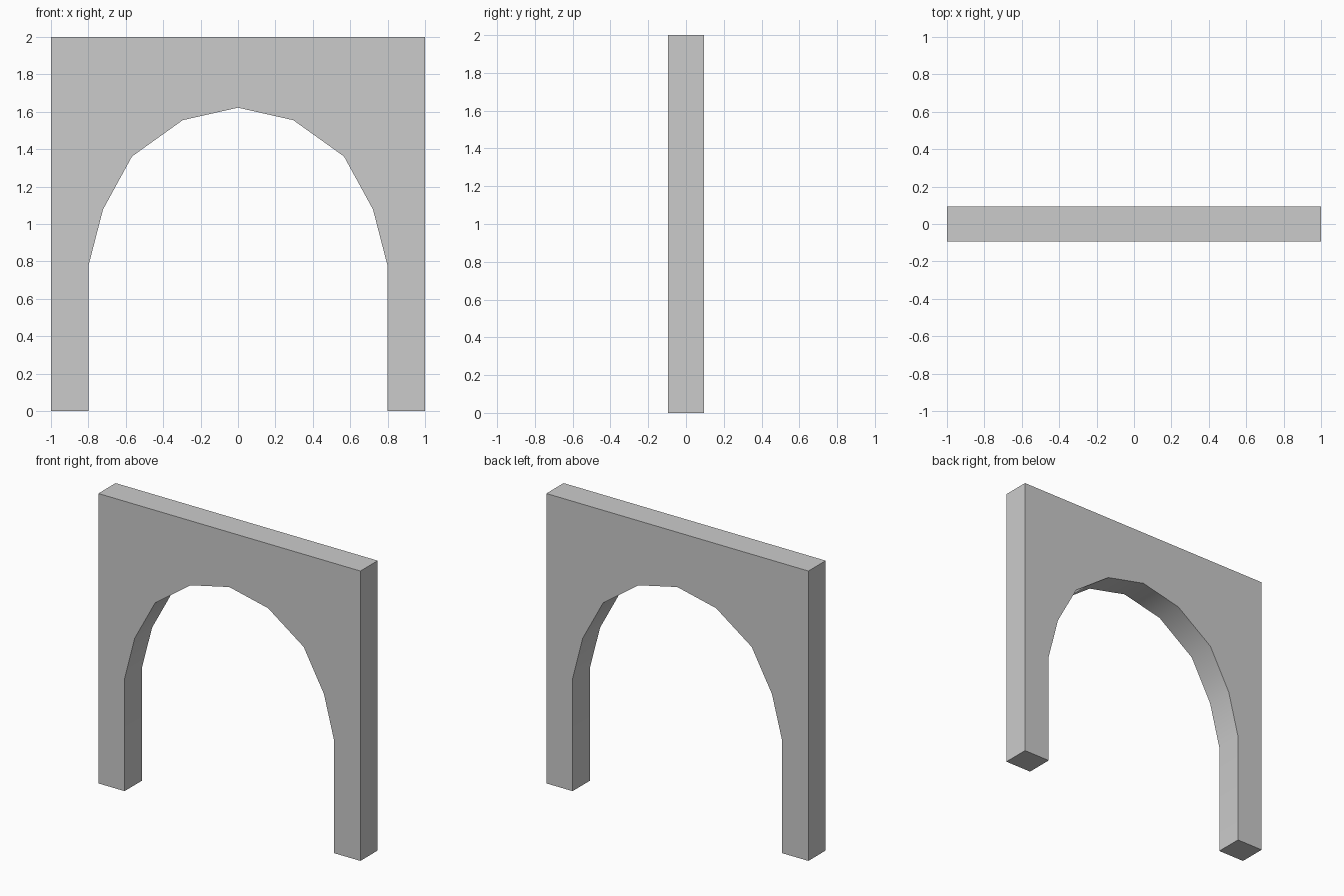
import bpy, bmesh, math

if "Cube" in bpy.data.objects:
    bpy.data.objects.remove(bpy.data.objects["Cube"])

HALF_DEPTH = 0.094

# Right half of the opening, from the foot up to just short of the crown
half = [(0.8, 0), (0.8, 0.775), (0.722, 1.077), (0.567, 1.361), (0.296, 1.555)]
crown = [(0, 1.622)]
opening = half + crown + [(-x, z) for x, z in reversed(half)]

# Full front outline: opening, then around the outside of the wall
outline = opening + [(-1, 0), (-1, 2), (1, 2), (1, 0)]

# Archway wall: front profile extruded through its depth
bm = bmesh.new()
face = bm.faces.new([bm.verts.new((x, -HALF_DEPTH, z)) for x, z in outline])
extruded = bmesh.ops.extrude_face_region(bm, geom=[face], use_keep_orig=True)
moved = [g for g in extruded["geom"] if isinstance(g, bmesh.types.BMVert)]
bmesh.ops.translate(bm, verts=moved, vec=(0, 2 * HALF_DEPTH, 0))
bmesh.ops.recalc_face_normals(bm, faces=bm.faces)

mesh = bpy.data.meshes.new("arch_wall")
bm.to_mesh(mesh)
bm.free()
arch = bpy.data.objects.new("arch_wall", mesh)
bpy.context.collection.objects.link(arch)

# Smooth underside of the arch, sharp corners elsewhere
bpy.context.view_layer.objects.active = arch
arch.select_set(True)
bpy.ops.object.shade_smooth_by_angle(angle=math.radians(30))
